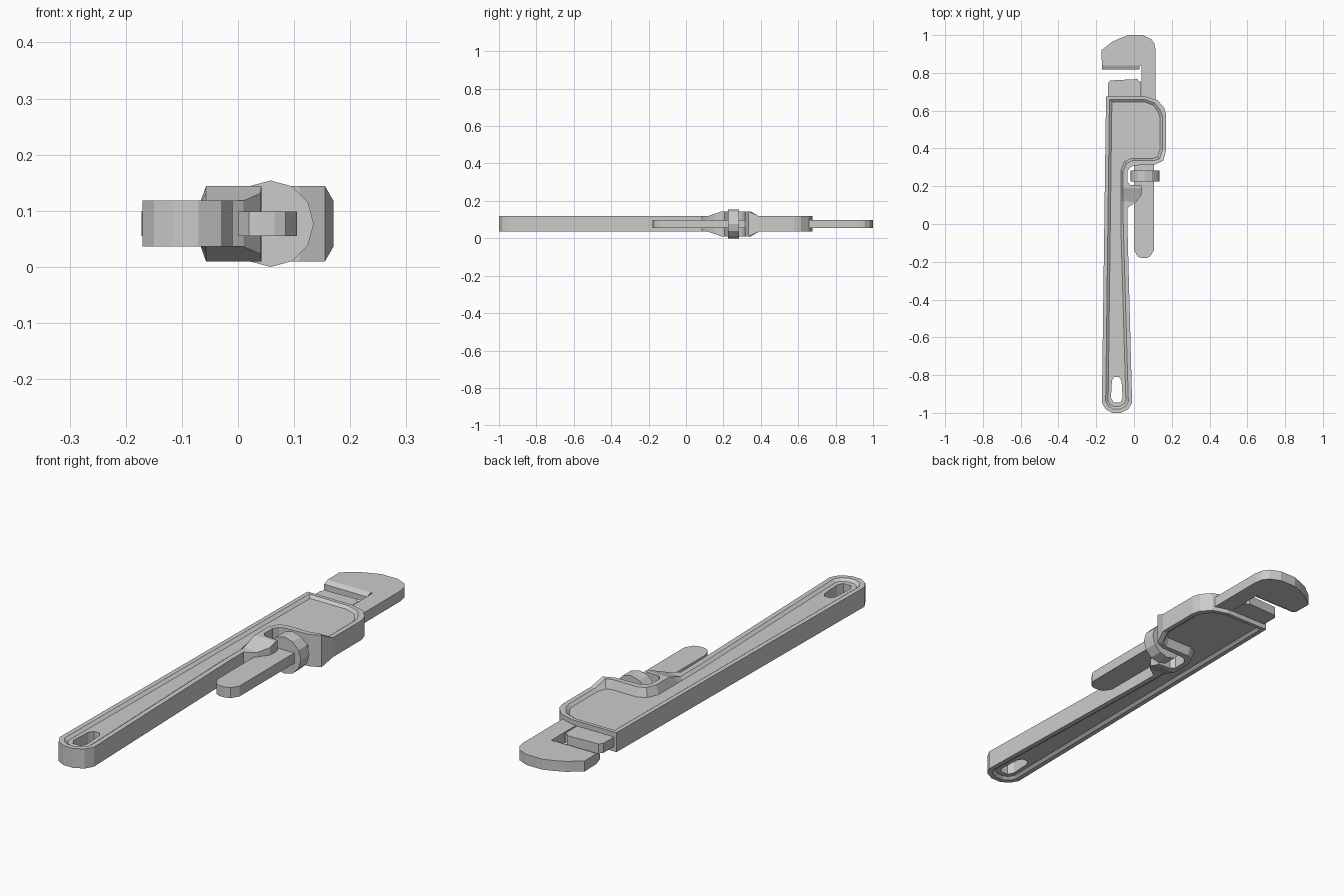
import bpy, bmesh
from mathutils import Vector
from math import tau, sin, cos

if "Cube" in bpy.data.objects:
    bpy.data.objects.remove(bpy.data.objects["Cube"])

C = 0.077   # mid-plane height


def finish(name, bm):
    bmesh.ops.recalc_face_normals(bm, faces=bm.faces)
    me = bpy.data.meshes.new(name)
    bm.to_mesh(me)
    bm.free()
    ob = bpy.data.objects.new(name, me)
    bpy.context.collection.objects.link(ob)
    return ob


def loft(name, rings):
    """Skin a stack of equal-length rings and cap both ends."""
    bm = bmesh.new()
    rings = [[bm.verts.new(p) for p in r] for r in rings]
    n = len(rings[0])
    for a, b in zip(rings, rings[1:]):
        for i in range(n):
            j = (i + 1) % n
            bm.faces.new((a[i], a[j], b[j], b[i]))
    bm.faces.new(rings[0])
    bm.faces.new(rings[-1])
    return finish(name, bm)


def plate(name, pts, half):
    return loft(name, [[(x, y, C + s * half) for x, y in pts] for s in (-1, 1)])


def inset(pts, d):
    """Offset a clockwise outline inwards."""
    out = []
    for i, p in enumerate(pts):
        a = (p - pts[i - 1]).normalized()
        b = (pts[(i + 1) % len(pts)] - p).normalized()
        na, nb = Vector((a.y, -a.x)), Vector((b.y, -b.x))
        out.append(p + (na + nb) * d / (1 + na.dot(nb)))
    return out


def rim(x, y):
    """Half thickness of the rim: swells around the nut opening."""
    if x < -0.09 or y < 0.12 or y > 0.39:
        return 0.041
    if y < 0.19:
        return 0.041 + 0.026 * (y - 0.12) / 0.07
    if y > 0.345:
        return 0.041 + 0.026 * (0.39 - y) / 0.045
    return 0.067


# Handle and housing: outer edge and inner rim edge, clockwise
body = [(-.148, .675, -.13, .66), (.06, .675, .055, .66), (.125, .655, .11, .64),
        (.16, .615, .14, .60), (.17, .58, .15, .57), (.17, .39, .15, .39),
        (.155, .335, .135, .345), (.11, .315, .105, .335), (0, .31, -.01, .335),
        (-.02, .30, -.04, .32), (-.035, .28, -.057, .28), (-.035, .225, -.057, .23),
        (-.02, .207, -.057, .21), (.04, .205, -.057, .20), (.042, .19, -.057, .19),
        (.04, .155, -.057, .155), (.01, .115, -.057, .12), (-.035, .085, -.057, .085),
        (-.035, 0, -.057, 0), (-.01, -.945, -.03, -.94), (-.03, -.98, -.045, -.965),
        (-.07, -1, -.075, -.98), (-.115, -1, -.11, -.98), (-.15, -.98, -.135, -.965),
        (-.17, -.945, -.15, -.94)]
outer = [Vector(p[:2]) for p in body]
inner = [Vector(p[2:]) for p in body]
floor = inset(inner, 0.013)


def side(s):
    return [[(p.x, p.y, C + s * 0.031) for p in floor],
            [(p.x, p.y, C + s * rim(*p)) for p in inner],
            [(p.x, p.y, C + s * rim(*p)) for p in outer]]


handle = loft("handle_and_housing", side(-1) + side(1)[::-1])

# Hanging hole through the handle end
cutter = plate("hole_cutter", [(-.105, -.81), (-.078, -.81), (-.066, -.83), (-.06, -.92),
                               (-.072, -.945), (-.108, -.945), (-.122, -.92), (-.117, -.83)], 0.2)
cutter.hide_render = True
mod = handle.modifiers.new("hole", 'BOOLEAN')
mod.operation, mod.solver, mod.object = 'DIFFERENCE', 'EXACT', cutter
bpy.context.view_layer.objects.active = handle
bpy.ops.object.modifier_apply(modifier=mod.name)
bpy.data.objects.remove(cutter)

# Sliding hook jaw with its long shank
plate("hook_jaw", [(-.172, .92), (-.115, .965), (-.07, .985), (-.03, 1), (.045, 1), (.09, .98),
                   (.108, .955), (.115, .92), (.115, .5), (.105, .45), (.105, -.14), (.085, -.172),
                   (.065, -.18), (.04, -.18), (.02, -.172), (0, -.14), (0, .5), (.04, .55),
                   (.04, .84), (-.17, .84)], 0.022)

# Tooth strip under the hook, tapering towards its edge
loft("hook_teeth", [[(x, y, C + s * h) for x, s in ((-.17, -1), (.03, -1), (.03, 1), (-.17, 1))]
                    for y, h in ((.84, .022), (.817, .012))])

# Fixed lower jaw
plate("lower_jaw", [(-.137, .60), (-.137, .745), (-.125, .76), (.018, .767),
                    (.025, .755), (.036, .755), (.036, .60)], 0.02)

# Adjusting nut
loft("adjusting_nut", [[(.058 + .077 * sin(tau * i / 12), y, C + .077 * cos(tau * i / 12))
                        for i in range(12)] for y in (.225, .283)])
